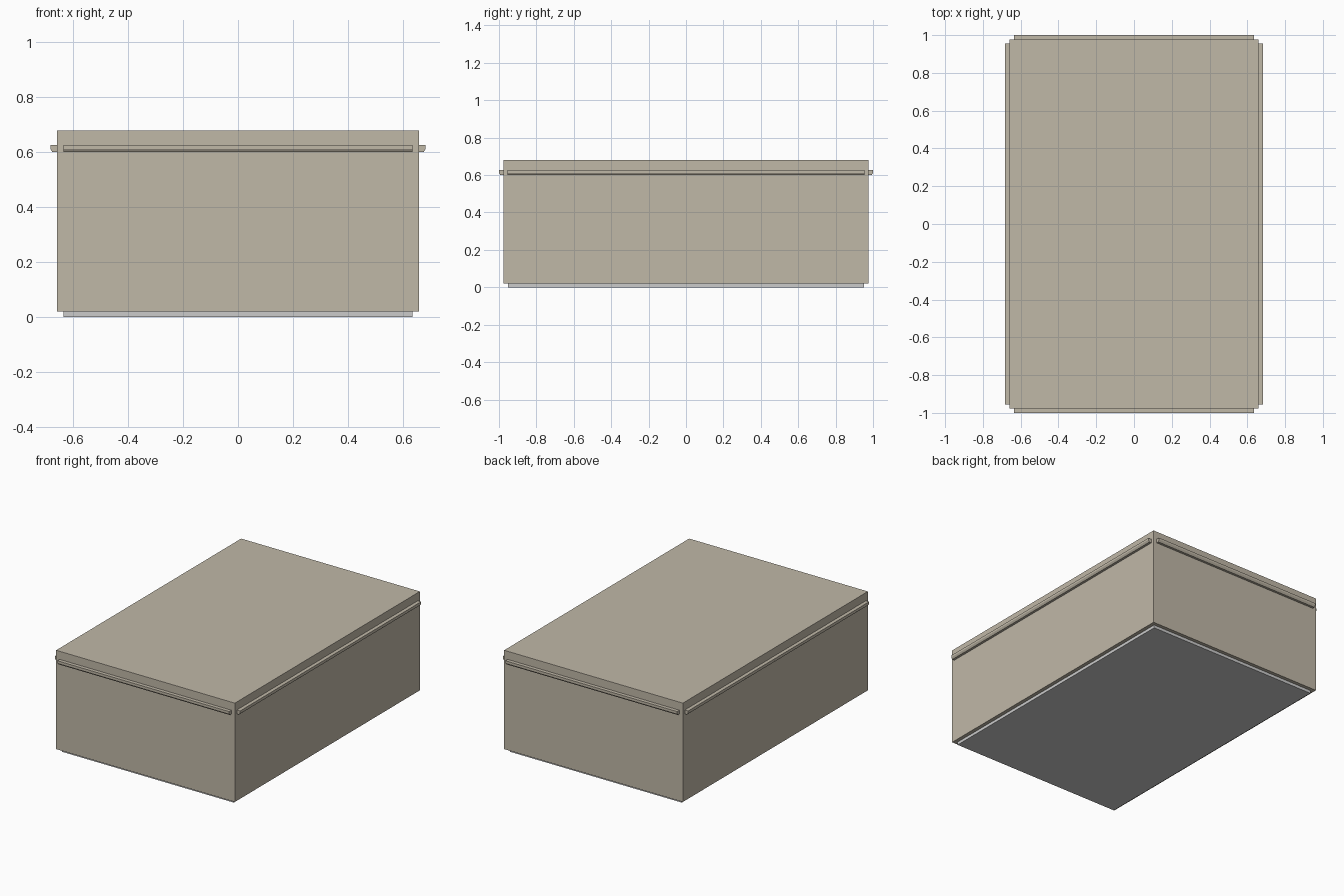
import bpy
from math import pi
from mathutils import Matrix

if "Cube" in bpy.data.objects:
    bpy.data.objects.remove(bpy.data.objects["Cube"])

tan = bpy.data.materials.new("tan_paint")
tan.diffuse_color = (0.53, 0.48, 0.39, 1)
tan.use_nodes = True
tan.node_tree.nodes["Principled BSDF"].inputs["Base Color"].default_value = tan.diffuse_color


def make(name, verts, faces, mat=None):
    mesh = bpy.data.meshes.new(name)
    mesh.from_pydata(verts, [], faces)
    obj = bpy.data.objects.new(name, mesh)
    bpy.context.collection.objects.link(obj)
    if mat:
        mesh.materials.append(mat)
    return obj


def box(name, hx, hy, z0, z1, mat=None):
    verts = [(x, y, z) for z in (z0, z1)
             for x, y in ((-hx, -hy), (hx, -hy), (hx, hy), (-hx, hy))]
    faces = [(3, 2, 1, 0), (4, 5, 6, 7)]
    faces += [(i, (i + 1) % 4, (i + 1) % 4 + 4, i + 4) for i in range(4)]
    return make(name, verts, faces, mat)


def rail(name, wall, half_length, angle):
    # Chamfered lip profile (distance out from the wall, height), swept along the wall
    profile = [(0, 0.60), (0.016, 0.60), (0.024, 0.612), (0.024, 0.626), (0, 0.626)]
    n = len(profile)
    verts = [(wall + d, y, z) for y in (-half_length, half_length) for d, z in profile]
    faces = [tuple(range(n)), tuple(reversed(range(n, 2 * n)))]
    faces += [(i, i + n, (i + 1) % n + n, (i + 1) % n) for i in range(n)]
    obj = make(name, verts, faces, tan)
    obj.data.transform(Matrix.Rotation(angle, 4, 'Z'))


# Recessed base plinth and main case
box("base", 0.635, 0.952, 0.0, 0.02)
box("case", 0.66, 0.976, 0.02, 0.68, tan)

# Lips along all four walls
for name, wall, half, angle in (("right_lip", 0.66, 0.955, 0),
                                ("back_lip", 0.976, 0.635, pi / 2),
                                ("left_lip", 0.66, 0.955, pi),
                                ("front_lip", 0.976, 0.635, -pi / 2)):
    rail(name, wall, half, angle)
